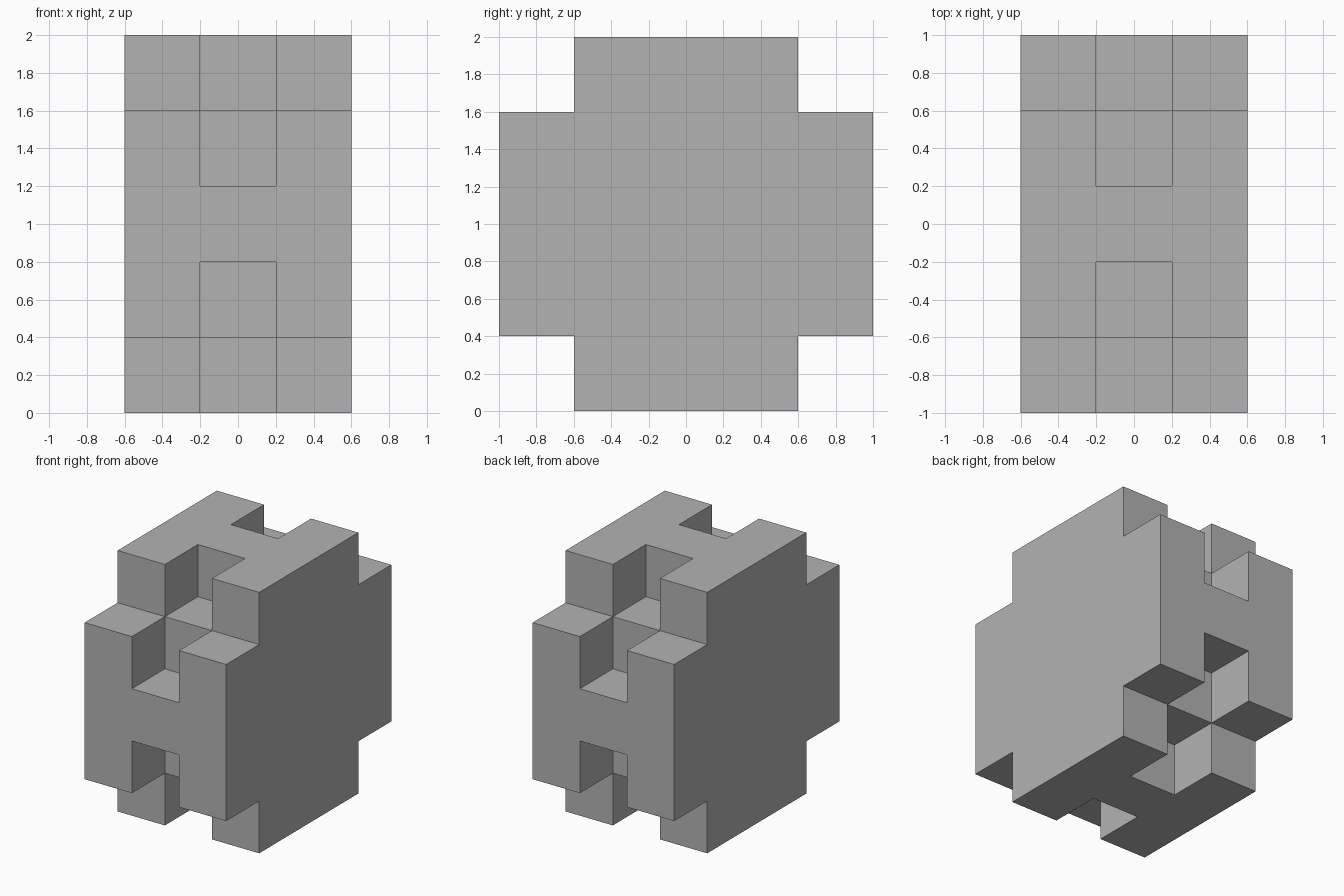
import bpy, bmesh, math
from mathutils import Vector

cube = bpy.data.objects.get("Cube")
if cube:
    bpy.data.objects.remove(cube, do_unlink=True)

CELL = 0.4

grey = bpy.data.materials.new("mid_grey")
grey.use_nodes = True
colour = (0.45, 0.45, 0.45, 1)
grey.diffuse_color = colour
grey.node_tree.nodes["Principled BSDF"].inputs["Base Color"].default_value = colour


def filled(x, y, z):
    """Cells counted from the centre of the block."""
    across, up = abs(y), abs(z)
    if abs(x) > 1 or max(across, up) > 2:
        return False
    if max(across, up) < 2:                  # solid core
        return True
    if x == 0:                               # cross bars of each H
        return min(across, up) == 0
    return min(across, up) < 2               # side panels without corners


# Skin every boundary between a filled and an empty cell
bm = bmesh.new()
axes = [Vector((1, 0, 0)), Vector((0, 1, 0)), Vector((0, 0, 1))]
for x in range(-1, 2):
    for y in range(-2, 3):
        for z in range(-2, 3):
            if not filled(x, y, z):
                continue
            cell = Vector((x, y, z))
            for i in range(3):
                for sign in (-1, 1):
                    normal = axes[i] * sign
                    if filled(*[round(c) for c in cell + normal]):
                        continue
                    u = axes[(i + 1) % 3] / 2
                    v = axes[(i + 2) % 3] / 2 * sign
                    mid = cell + normal / 2
                    corners = (mid - u - v, mid + u - v, mid + u + v, mid - u + v)
                    bm.faces.new([bm.verts.new(c * CELL) for c in corners])

# Weld the skin and merge coplanar squares into clean flat faces
bmesh.ops.remove_doubles(bm, verts=bm.verts[:], dist=0.001)
bmesh.ops.dissolve_limit(bm, angle_limit=math.radians(1),
                         verts=bm.verts[:], edges=bm.edges[:])
bmesh.ops.recalc_face_normals(bm, faces=bm.faces[:])

mesh = bpy.data.meshes.new("notched_block")
bm.to_mesh(mesh)
bm.free()
mesh.materials.append(grey)
block = bpy.data.objects.new("notched_block", mesh)
block.location.z = 1
bpy.context.collection.objects.link(block)
